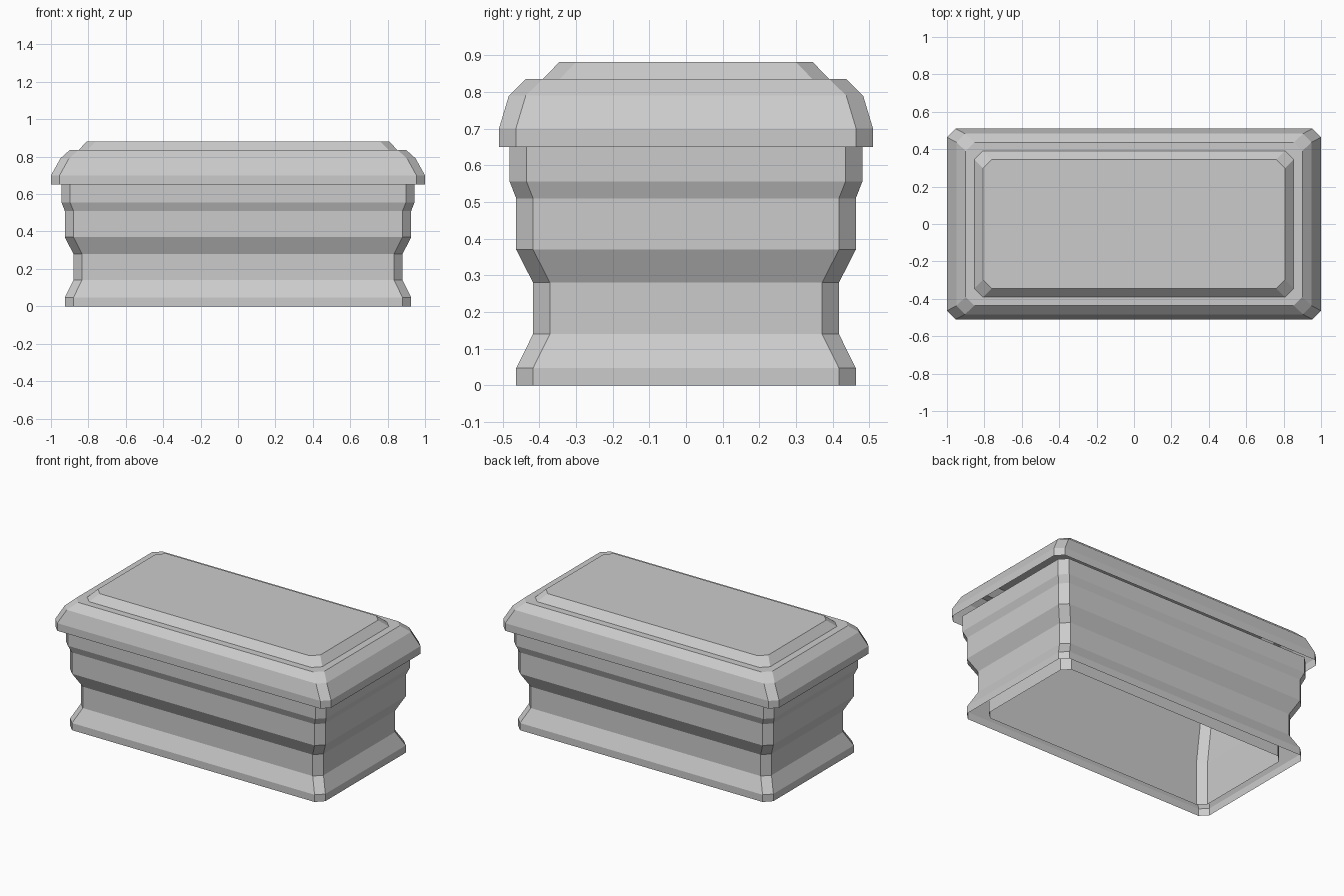
import bpy, bmesh

if "Cube" in bpy.data.objects:
    bpy.data.objects.remove(bpy.data.objects["Cube"])


def ring_points(hx, hy, z, c):
    """Rectangle with cut corners, counter-clockwise."""
    return [(hx - c, -hy, z), (hx, -hy + c, z), (hx, hy - c, z), (hx - c, hy, z),
            (-hx + c, hy, z), (-hx, hy - c, z), (-hx, -hy + c, z), (-hx + c, -hy, z)]


def loft(name, sections, cap_last=False, c=0.046):
    """Skin a stack of cut-corner rectangles (half x, half y, z)."""
    bm = bmesh.new()
    rings = [[bm.verts.new(p) for p in ring_points(*s, c)] for s in sections]
    for a, b in zip(rings, rings[1:]):
        for i in range(8):
            j = (i + 1) % 8
            bm.faces.new((a[i], a[j], b[j], b[i]))
    if cap_last:
        bm.faces.new(rings[-1])
    mesh = bpy.data.meshes.new(name)
    bm.to_mesh(mesh)
    bm.free()
    obj = bpy.data.objects.new(name, mesh)
    bpy.context.collection.objects.link(obj)
    return obj


# Outer moulding, open underneath
loft("chest_body", [
    (0.926, 0.463, 0.0),
    (0.926, 0.463, 0.047),
    (0.88, 0.417, 0.14),
    (0.88, 0.417, 0.28),
    (0.926, 0.463, 0.37),
    (0.926, 0.463, 0.51),
    (0.944, 0.481, 0.556),
    (0.944, 0.481, 0.66),
])

# Inner wall, standing inside the moulding with a gap
loft("inner_wall", [
    (0.834, 0.371, 0.0),
    (0.834, 0.371, 0.28),
    (0.88, 0.38, 0.65),
])

# Lid: overhanging edge, sloped sides, ledge and raised panel
loft("chest_lid", [
    (1.0, 0.51, 0.65),
    (1.0, 0.51, 0.70),
    (0.95, 0.483, 0.79),
    (0.90, 0.437, 0.835),
    (0.853, 0.391, 0.835),
    (0.807, 0.345, 0.882),
], cap_last=True)
